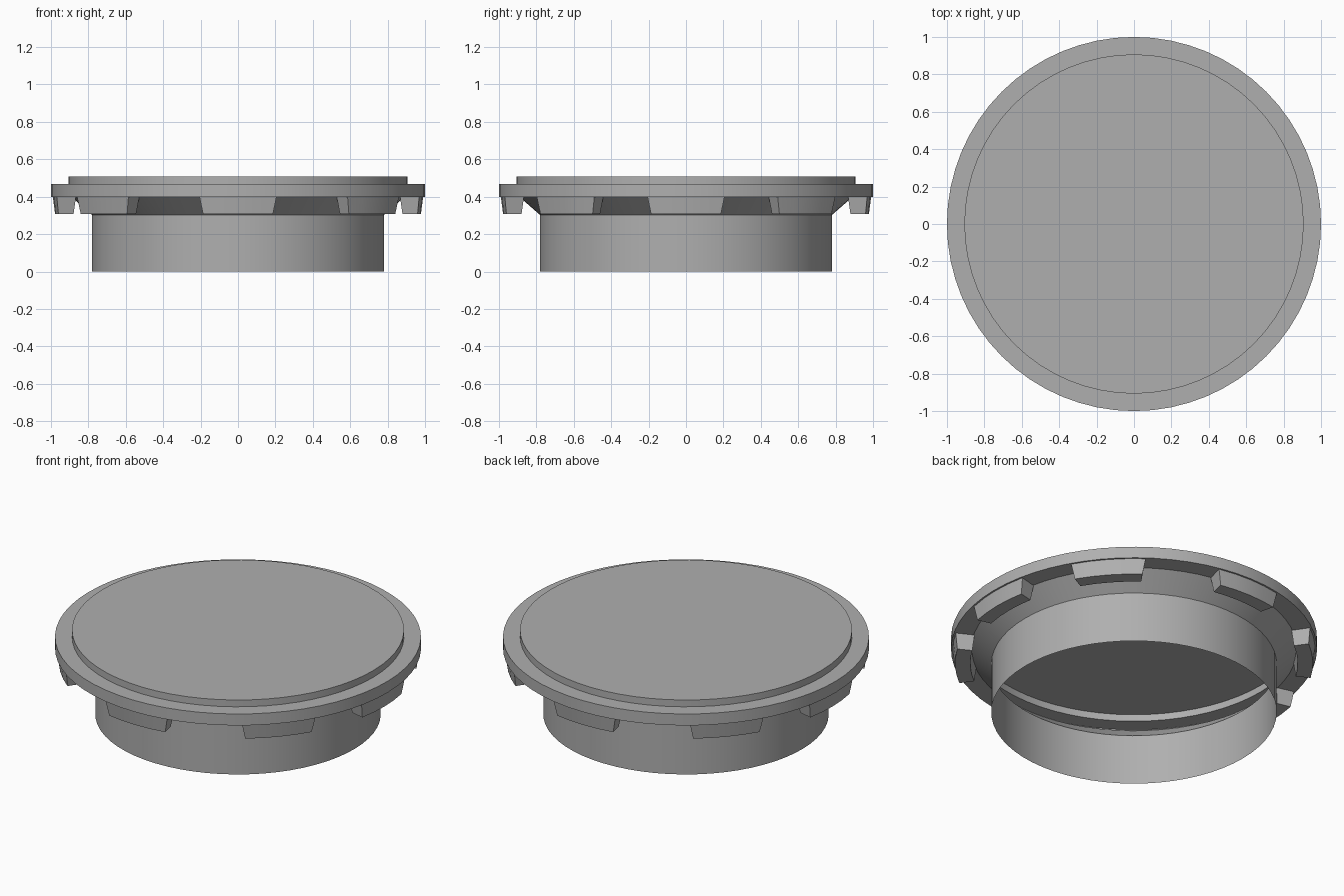
import bpy, bmesh
from math import sin, cos, pi, radians

if "Cube" in bpy.data.objects:
    bpy.data.objects.remove(bpy.data.objects["Cube"])

SEGMENTS = 64
grey = bpy.data.materials.new("dark_grey")
grey.diffuse_color = (0.43, 0.43, 0.43, 1)
grey.use_nodes = True
grey.node_tree.nodes["Principled BSDF"].inputs["Base Color"].default_value = grey.diffuse_color


def finish(name, bm):
    bmesh.ops.remove_doubles(bm, verts=bm.verts, dist=1e-5)
    bmesh.ops.recalc_face_normals(bm, faces=bm.faces)
    # Keep the open shell facing outwards
    top = max(bm.faces, key=lambda f: f.calc_center_median().z)
    if top.normal.z < -0.5:
        bmesh.ops.reverse_faces(bm, faces=bm.faces)
    mesh = bpy.data.meshes.new(name)
    bm.to_mesh(mesh)
    bm.free()
    mesh.materials.append(grey)
    obj = bpy.data.objects.new(name, mesh)
    bpy.context.collection.objects.link(obj)
    bpy.ops.object.select_all(action='DESELECT')
    obj.select_set(True)
    bpy.context.view_layer.objects.active = obj
    bpy.ops.object.shade_smooth_by_angle(angle=radians(25))
    return obj


def lathe(name, profile):
    bm = bmesh.new()
    verts = [bm.verts.new((r, 0, z)) for r, z in profile]
    edges = [bm.edges.new(pair) for pair in zip(verts, verts[1:])]
    bmesh.ops.spin(bm, geom=verts + edges, cent=(0, 0, 0), axis=(0, 0, 1),
                   angle=2 * pi, steps=SEGMENTS)
    return finish(name, bm)


def clip_tab(name, center, steps=4):
    # Curved block tapering towards its lower end, open where it meets the rim
    bm = bmesh.new()
    rings = []
    for i in range(steps + 1):
        t = 2 * i / steps - 1
        ring = []
        for r, z, half in ((0.99, 0.398, 12), (0.978, 0.308, 11),
                           (0.895, 0.308, 10.8), (0.885, 0.398, 11.7)):
            a = radians(center + t * half)
            ring.append(bm.verts.new((r * cos(a), r * sin(a), z)))
        rings.append(ring)
    for a, b in zip(rings, rings[1:]):
        for k in range(1, 4):
            bm.faces.new((a[k], a[k - 1], b[k - 1], b[k]))
    bm.faces.new(rings[0])
    bm.faces.new(rings[-1])
    return finish(name, bm)


# Thin hollow cap: raised lid, rim, conical shoulder and open neck
lathe("cap_shell", [
    (0, 0.508), (0.907, 0.508), (0.907, 0.467), (1.0, 0.467), (1.0, 0.398),
    (0.89, 0.398), (0.78, 0.302), (0.78, 0.0)])

# Clip tabs under the rim: four on the axes, four near the diagonals
for n, angle in enumerate((0, 41.7, 90, 138.3, 180, 221.7, 270, 318.3)):
    clip_tab(f"clip_tab_{n + 1}", angle)
